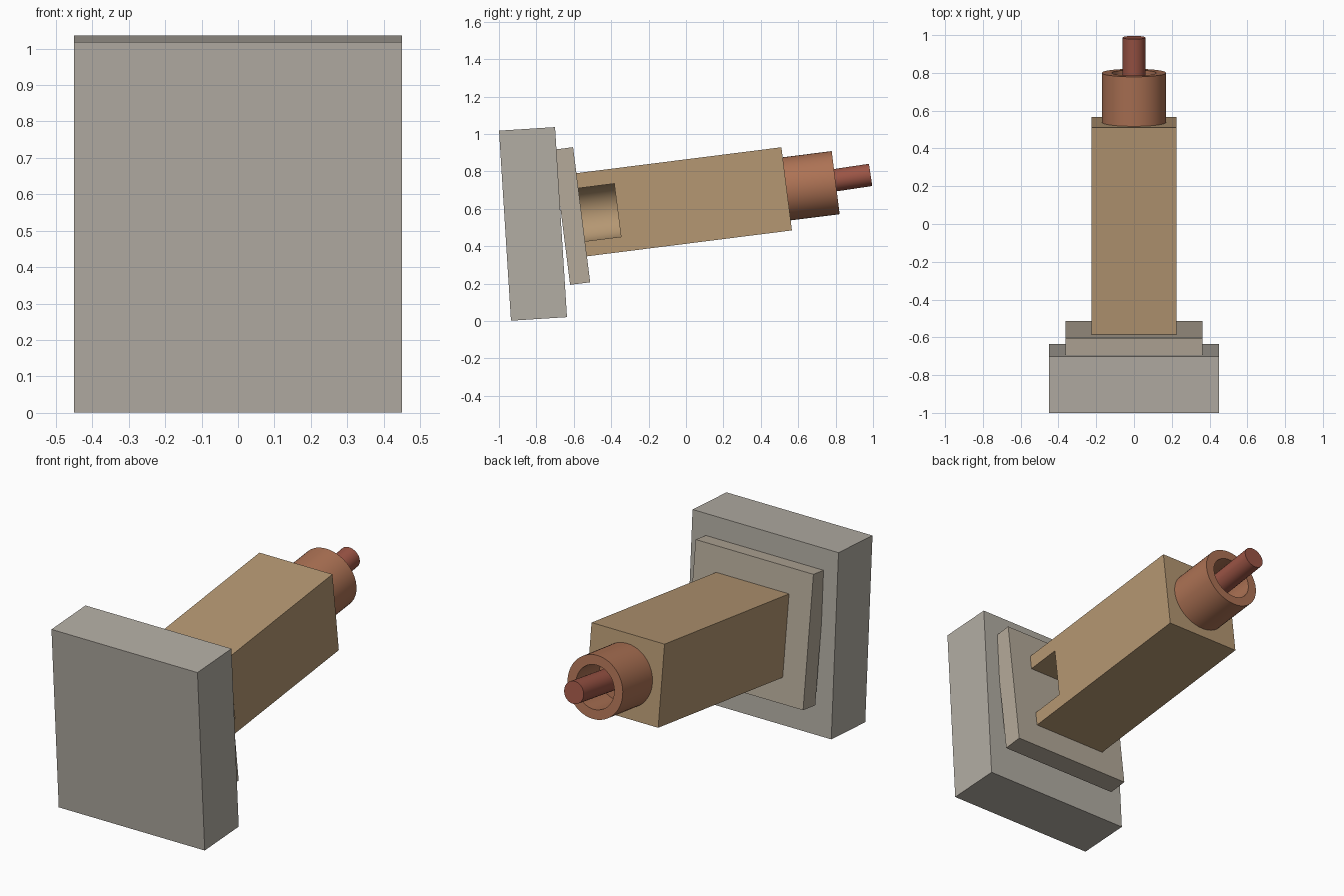
import bpy, bmesh
from math import radians, cos, sin, pi
from mathutils import Vector, Matrix

if "Cube" in bpy.data.objects:
    bpy.data.objects.remove(bpy.data.objects["Cube"])


def paint(ob, colour):
    mat = bpy.data.materials.new(ob.name + "_paint")
    mat.diffuse_color = (*colour, 1)
    mat.use_nodes = True
    mat.node_tree.nodes["Principled BSDF"].inputs["Base Color"].default_value = mat.diffuse_color
    ob.data.materials.append(mat)


def finish(name, bm, pos, tilt):
    """Local +y is the long axis, tilted upwards by the given angle."""
    bmesh.ops.recalc_face_normals(bm, faces=bm.faces)
    me = bpy.data.meshes.new(name)
    bm.to_mesh(me)
    bm.free()
    ob = bpy.data.objects.new(name, me)
    bpy.context.collection.objects.link(ob)
    ob.location = pos
    ob.rotation_euler = (radians(tilt), 0, 0)
    return ob


def box(name, lo, hi, pos, tilt):
    bm = bmesh.new()
    lo, hi = Vector(lo), Vector(hi)
    size = hi - lo
    bmesh.ops.create_cube(bm, size=1, matrix=Matrix.Translation((lo + hi) / 2) @ Matrix.Diagonal((*size, 1)))
    return finish(name, bm, pos, tilt)


def lathe(name, profile, pos, tilt, sides=48):
    """Closed profile of (radius, y) points turned round the y axis."""
    bm = bmesh.new()
    rings = []
    for r, y in profile:
        if r == 0:
            rings.append([bm.verts.new((0, y, 0))] * sides)
        else:
            rings.append([bm.verts.new((r * cos(2 * pi * i / sides), y, r * sin(2 * pi * i / sides)))
                          for i in range(sides)])
    for a, b in zip(rings, rings[1:]):
        for i in range(sides):
            j = (i + 1) % sides
            quad = list(dict.fromkeys((a[i], a[j], b[j], b[i])))
            bm.faces.new(quad)
    return finish(name, bm, pos, tilt)


def smooth(ob):
    bpy.ops.object.select_all(action='DESELECT')
    ob.select_set(True)
    bpy.context.view_layer.objects.active = ob
    bpy.ops.object.shade_smooth_by_angle(angle=radians(30))


TILT = 7.2
START = (0, -0.558, 0.568)     # centre of the body's rear face
LENGTH = 1.105

# Thick rear plate and thinner mounting plate
rear_plate = box("rear_plate", (-0.45, -0.15, -0.509), (0.45, 0.15, 0.509), (0, -0.818, 0.519), 3.6)
mount_plate = box("mounting_plate", (-0.363, -0.108, -0.364), (0.363, 0, 0.364), START, TILT)

# Square body with a round chamber opening on the right
body = box("body", (-0.225, -0.02, -0.224), (0.225, LENGTH, 0.224), START, TILT)
chamber = lathe("chamber_cutter", [(0, -0.1), (0.1435, -0.1), (0.1435, 0.194), (0, 0.194)], START, TILT)
port = box("port_cutter", (0.0, -0.09, -0.143), (0.4, 0.1938, 0.143), START, TILT)
for cutter in (chamber, port):
    cutter.hide_render = True
    cutter.hide_viewport = False
    cutter.display_type = 'WIRE'
    mod = body.modifiers.new(cutter.name, 'BOOLEAN')
    mod.operation = 'DIFFERENCE'
    mod.solver = 'EXACT'
    mod.object = cutter
bpy.context.view_layer.objects.active = body
for mod in list(body.modifiers):
    bpy.ops.object.modifier_apply(modifier=mod.name)
for cutter in (chamber, port):
    bpy.data.objects.remove(cutter)
smooth(body)

# Hollow collar on the front end
L = LENGTH
collar = lathe("collar", [(0, L - 0.02), (0.17, L - 0.02), (0.17, L + 0.264), (0.118, L + 0.264),
                          (0.118, L + 0.06), (0, L + 0.06)], START, TILT)
smooth(collar)

# Thin rod inside the collar
rod = lathe("rod", [(0, -0.42), (0.06, -0.42), (0.06, 0), (0, 0)], (0, 0.987, 0.781), 8.5, 32)
smooth(rod)

paint(rear_plate, (0.45, 0.42, 0.37))
paint(mount_plate, (0.46, 0.40, 0.32))
paint(body, (0.46, 0.31, 0.17))
paint(collar, (0.42, 0.17, 0.09))
paint(rod, (0.33, 0.09, 0.06))
